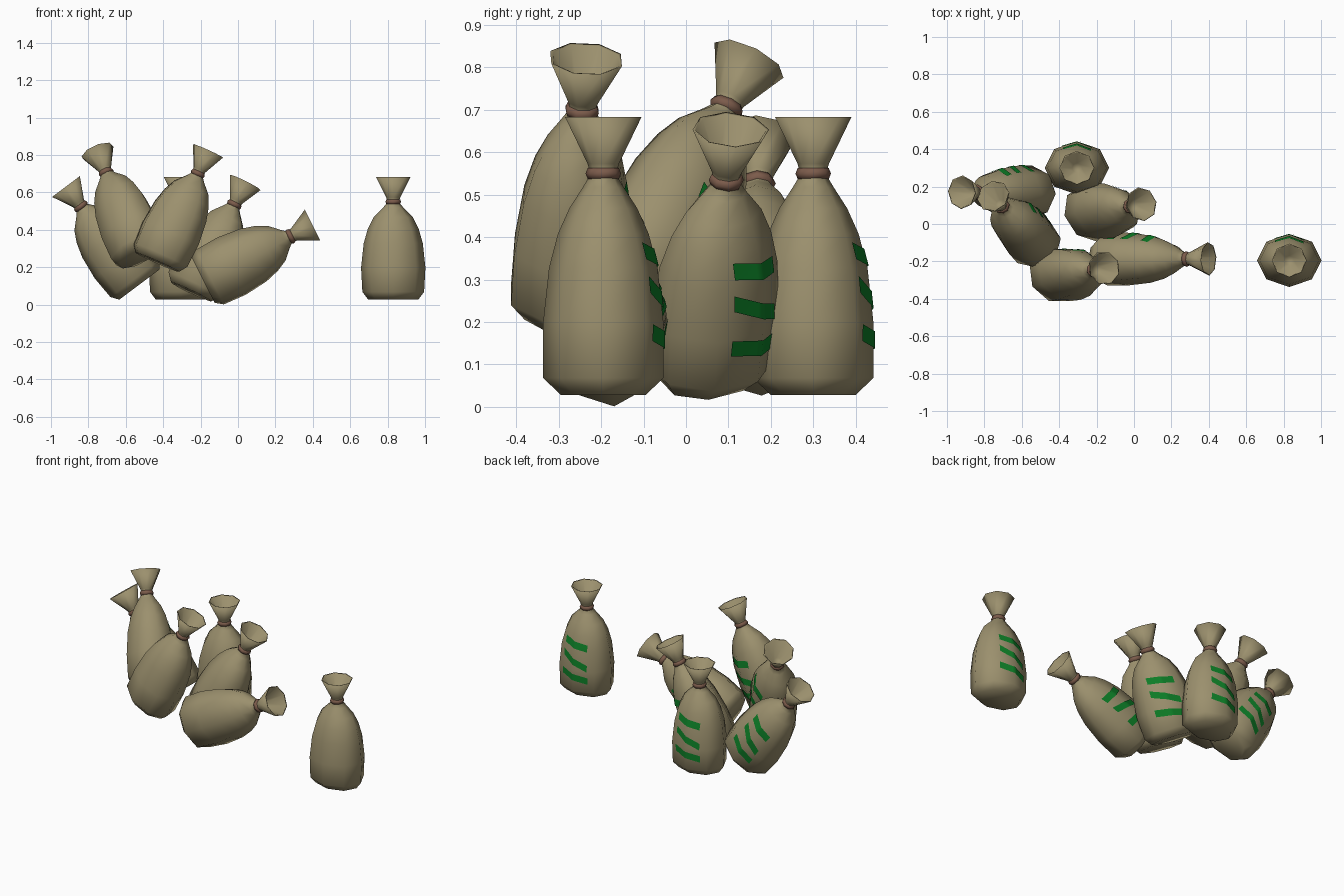
import bpy, bmesh, math
from mathutils import Vector, Matrix
from mathutils.bvhtree import BVHTree

if "Cube" in bpy.data.objects:
    bpy.data.objects.remove(bpy.data.objects["Cube"])

SIDES = 8


def material(name, rgb):
    m = bpy.data.materials.new(name)
    m.diffuse_color = (*rgb, 1)
    m.use_nodes = True
    m.node_tree.nodes["Principled BSDF"].inputs["Base Color"].default_value = m.diffuse_color
    return m


SACK = material("tan sackcloth", (0.33, 0.28, 0.155))
ROPE = material("brown rope", (0.20, 0.105, 0.07))
GREEN = material("green paint", (0.004, 0.21, 0.02))


def lathe(name, rows, mat, cap=False, closed=False):
    """Eight-sided mesh from rows of (x radius, y radius, height)."""
    bm = bmesh.new()
    rings = []
    for rx, ry, z in rows:
        angles = [2 * math.pi * i / SIDES for i in range(SIDES)]
        rings.append([bm.verts.new((rx * math.cos(a), ry * math.sin(a), z)) for a in angles])
    pairs = list(zip(rings, rings[1:]))
    if closed:
        pairs.append((rings[-1], rings[0]))
    for low, high in pairs:
        for i in range(SIDES):
            j = (i + 1) % SIDES
            bm.faces.new((low[i], low[j], high[j], high[i]))
    if cap:
        bm.faces.new(rings[0][::-1])
        bm.faces.new(rings[-1])
    bmesh.ops.recalc_face_normals(bm, faces=bm.faces)
    for f in bm.faces:
        f.smooth = True
    me = bpy.data.meshes.new(name)
    bm.to_mesh(me)
    tree = BVHTree.FromBMesh(bm)
    bm.free()
    me.materials.append(mat)
    return me, tree


# Sack: base, belly, shoulder, neck, flared mouth and its hollow inside
sack_rows = [
    (0.135, 0.10, 0.0), (0.165, 0.142, 0.04), (0.172, 0.142, 0.17),
    (0.158, 0.128, 0.30), (0.135, 0.107, 0.38), (0.105, 0.08, 0.44),
    (0.055, 0.048, 0.49), (0.03, 0.03, 0.52), (0.037, 0.037, 0.545),
    (0.093, 0.09, 0.655), (0.086, 0.083, 0.653), (0.026, 0.026, 0.55),
]
sack_mesh, sack_tree = lathe("sack", sack_rows, SACK, cap=True)

# Rope tie: a small ring round the neck
rope_rows = []
for k in range(6):
    a = 2 * math.pi * k / 6
    r = 0.031 + 0.011 * math.cos(a)
    rope_rows.append((r, r, 0.522 + 0.015 * math.sin(a)))
rope_mesh, _ = lathe("rope", rope_rows, ROPE, closed=True)


# Painted mark: three slanted stripes laid on the sack's surface
def stripes_mesh():
    bm = bmesh.new()
    nu, nv = 12, 4
    for zc, half, slope in ((0.325, 0.075, 0.2), (0.225, 0.08, 0.45), (0.13, 0.085, 0.2)):
        grid = []
        for j in range(nv + 1):
            row = []
            for i in range(nu + 1):
                u = half * (2 * i / nu - 1)
                z = zc + slope * u + 0.04 * (j / nv - 0.5)
                hit = sack_tree.ray_cast(Vector((u, 1, z)), Vector((0, -1, 0)))[0]
                row.append(bm.verts.new((u, hit.y + 0.004, z)))
            grid.append(row)
        for j in range(nv):
            for i in range(nu):
                bm.faces.new((grid[j][i], grid[j + 1][i], grid[j + 1][i + 1], grid[j][i + 1]))
    for f in bm.faces:
        f.smooth = True
    me = bpy.data.meshes.new("stripes")
    bm.to_mesh(me)
    bm.free()
    me.materials.append(GREEN)
    return me


mark_mesh = stripes_mesh()

# Each bag: neck position, axis direction, direction the painted side faces
bags = [
    ((0.83, -0.195, 0.55), (0, 0, 1), (0, 1, 0)),
    ((-0.305, 0.30, 0.55), (0, 0, 1), (0, 1, 0)),
    ((0.28, -0.187, 0.365), (0.89, 0, 0.45), (0, 1, 0.12)),
    ((-0.02, 0.095, 0.535), (0.44, 0.08, 0.88), (0.6, 0.75, 0)),
    ((-0.84, 0.17, 0.525), (-0.6, 0, 0.8), (0, 1, 0.1)),
    ((-0.705, 0.095, 0.705), (-0.35, 0.4, 0.84), (0.55, 0.8, 0)),
    ((-0.215, -0.245, 0.70), (0.41, 0.07, 0.9), (0.35, 0.9, 0)),
]
for n, (neck, axis, facing) in enumerate(bags, 1):
    zax = Vector(axis).normalized()
    yax = Vector(facing)
    yax = (yax - zax * yax.dot(zax)).normalized()
    xax = yax.cross(zax)
    rot = Matrix((xax, yax, zax)).transposed().to_4x4()
    place = Matrix.Translation(Vector(neck) - zax * 0.522) @ rot
    for part, me in (("sack", sack_mesh), ("rope_tie", rope_mesh), ("painted_stripes", mark_mesh)):
        ob = bpy.data.objects.new(f"{part}_{n}", me)
        ob.matrix_world = place
        bpy.context.collection.objects.link(ob)
